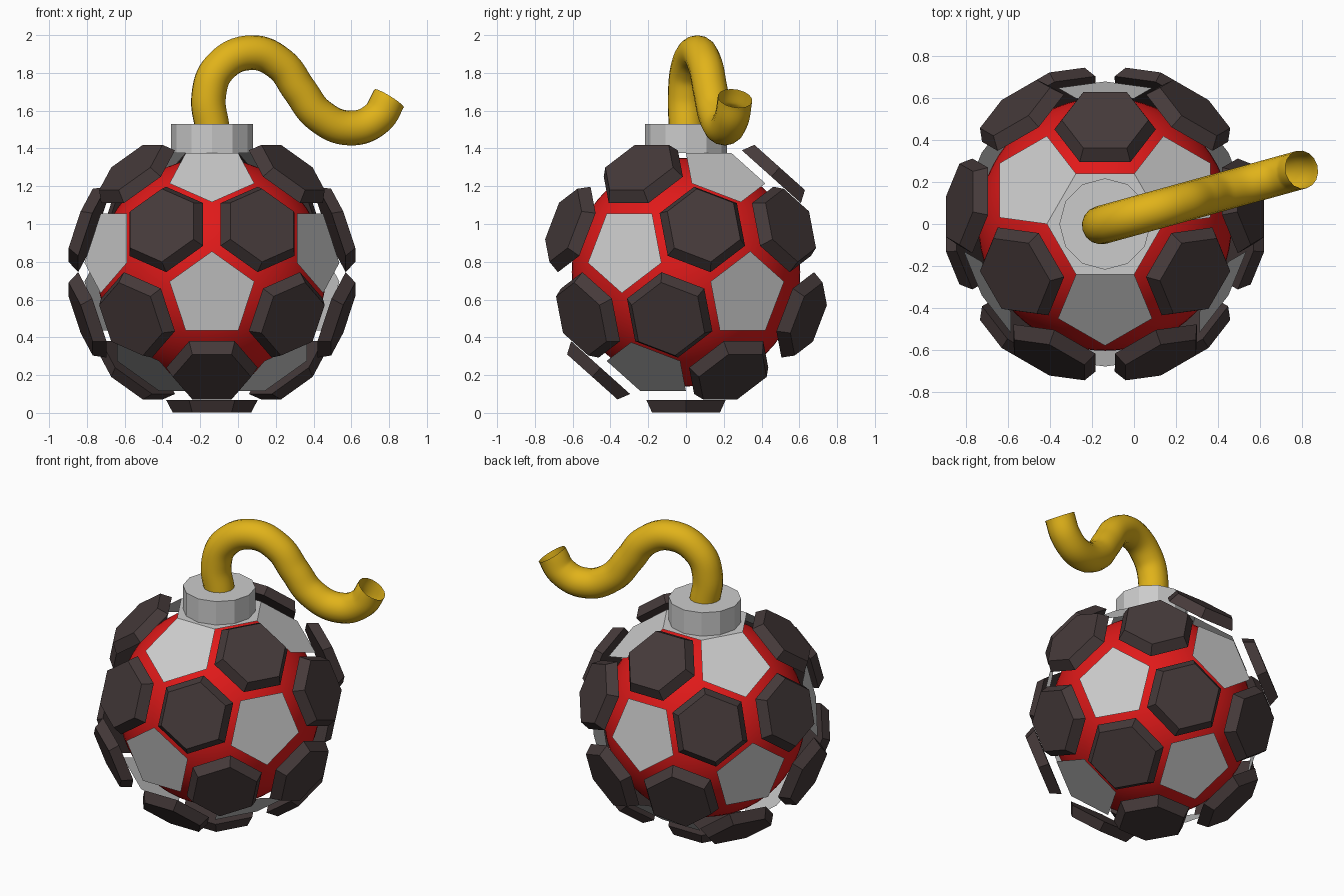
import bpy, math
from mathutils import Vector

if "Cube" in bpy.data.objects:
    bpy.data.objects.remove(bpy.data.objects["Cube"])

C = Vector((-0.138, 0, 0.745))      # centre of the round body
A = 0.278                           # edge length of the pentagon/hexagon pattern


def material(name, rgb):
    m = bpy.data.materials.new(name)
    m.diffuse_color = (*rgb, 1)
    m.use_nodes = True
    m.node_tree.nodes["Principled BSDF"].inputs["Base Color"].default_value = m.diffuse_color
    return m


def add_mesh(name, verts, faces, mat=None):
    me = bpy.data.meshes.new(name)
    me.from_pydata(verts, [], faces)
    ob = bpy.data.objects.new(name, me)
    bpy.context.collection.objects.link(ob)
    if mat:
        me.materials.append(mat)
    return ob


def polar(theta, phi):
    t, p = math.radians(theta), math.radians(phi)
    return Vector((math.sin(t) * math.cos(p), math.sin(t) * math.sin(p), math.cos(t)))


def ring(points):
    """Sort points counter-clockwise seen from outside; return centre and points."""
    c = sum(points, Vector()) / len(points)
    n = c.normalized()
    u = (points[0] - c).normalized()
    w = n.cross(u)
    return c, sorted(points, key=lambda p: math.atan2((p - c).dot(w), (p - c).dot(u)))


red = material("red", (0.75, 0.01, 0.01))
dark = material("dark_brown", (0.06, 0.042, 0.042))
yellow = material("yellow", (0.75, 0.45, 0.01))

# icosahedron with a face on top; cutting its edges in thirds gives the pattern
half = [polar(37.377, -90 + 120 * k) for k in range(3)] + [polar(79.188, 90 + 120 * k) for k in range(3)]
ico = [v * (3 * A * 0.95106) for v in half + [-v for v in half]]
near = lambda i, j: i != j and (ico[i] - ico[j]).length < 3.3 * A
third = lambda i, j: ico[i].lerp(ico[j], 1 / 3)
N = range(12)

pents = [ring([third(i, j) for j in N if near(i, j)]) for i in N]
hexes = [ring([third(a, b) for a in (i, j, k) for b in (i, j, k) if a != b])
         for i in N for j in range(i) for k in range(j)
         if near(i, j) and near(j, k) and near(i, k)]

# grey pentagon shell panels, plus the hexagon under the cap
top = max(hexes, key=lambda h: h[0].z)
verts, faces = [], []
for c, pts in pents + [top]:
    faces.append(list(range(len(verts), len(verts) + len(pts))))
    verts += [C + p for p in pts]
add_mesh("pentagon_panels", verts, faces)

# dark bevelled armour plates floating over the other hexagons
verts, faces = [], []
for c, pts in hexes:
    if c is top[0]:
        continue
    n, b = c.normalized(), len(verts)
    for dist, rad in ((0.678, 0.242), (0.744, 0.207)):
        verts += [C + n * dist + (p - c).normalized() * rad for p in pts]
    faces.append([b + i for i in reversed(range(6))])
    faces.append([b + 6 + i for i in range(6)])
    faces += [[b + i, b + (i + 1) % 6, b + 6 + (i + 1) % 6, b + 6 + i] for i in range(6)]
add_mesh("armour_plates", verts, faces, dark)

# red inner ball
bpy.ops.mesh.primitive_uv_sphere_add(segments=64, ring_count=32, radius=0.605, location=C)
ball = bpy.context.object
ball.name = "inner_ball"
ball.data.materials.append(red)
bpy.ops.object.shade_smooth()

# twelve-sided cap
bpy.ops.mesh.primitive_cylinder_add(vertices=12, radius=0.218, depth=0.155, location=(C.x, 0, 1.4525))
bpy.context.object.name = "cap"

# open-ended fuse tube
path = [(-0.135, 1.50), (-0.155, 1.68), (-0.10, 1.825), (0.07, 1.907), (0.225, 1.845),
        (0.325, 1.71), (0.43, 1.575), (0.595, 1.508), (0.735, 1.56), (0.80, 1.665)]
cu = bpy.data.curves.new("fuse_path", "CURVE")
cu.dimensions = "3D"
cu.bevel_depth = 0.092
cu.bevel_resolution = 6
cu.resolution_u = 8
cu.use_fill_caps = False
sp = cu.splines.new("BEZIER")
sp.bezier_points.add(len(path) - 1)
for bp, (x, z) in zip(sp.bezier_points, path):
    bp.co = (x, (x - C.x) * 0.277, z)
    bp.handle_left_type = bp.handle_right_type = "AUTO"
fuse = bpy.data.objects.new("fuse", cu)
bpy.context.collection.objects.link(fuse)
cu.materials.append(yellow)
bpy.ops.object.select_all(action="DESELECT")
fuse.select_set(True)
bpy.context.view_layer.objects.active = fuse
bpy.ops.object.convert(target="MESH")
bpy.ops.object.shade_smooth()
